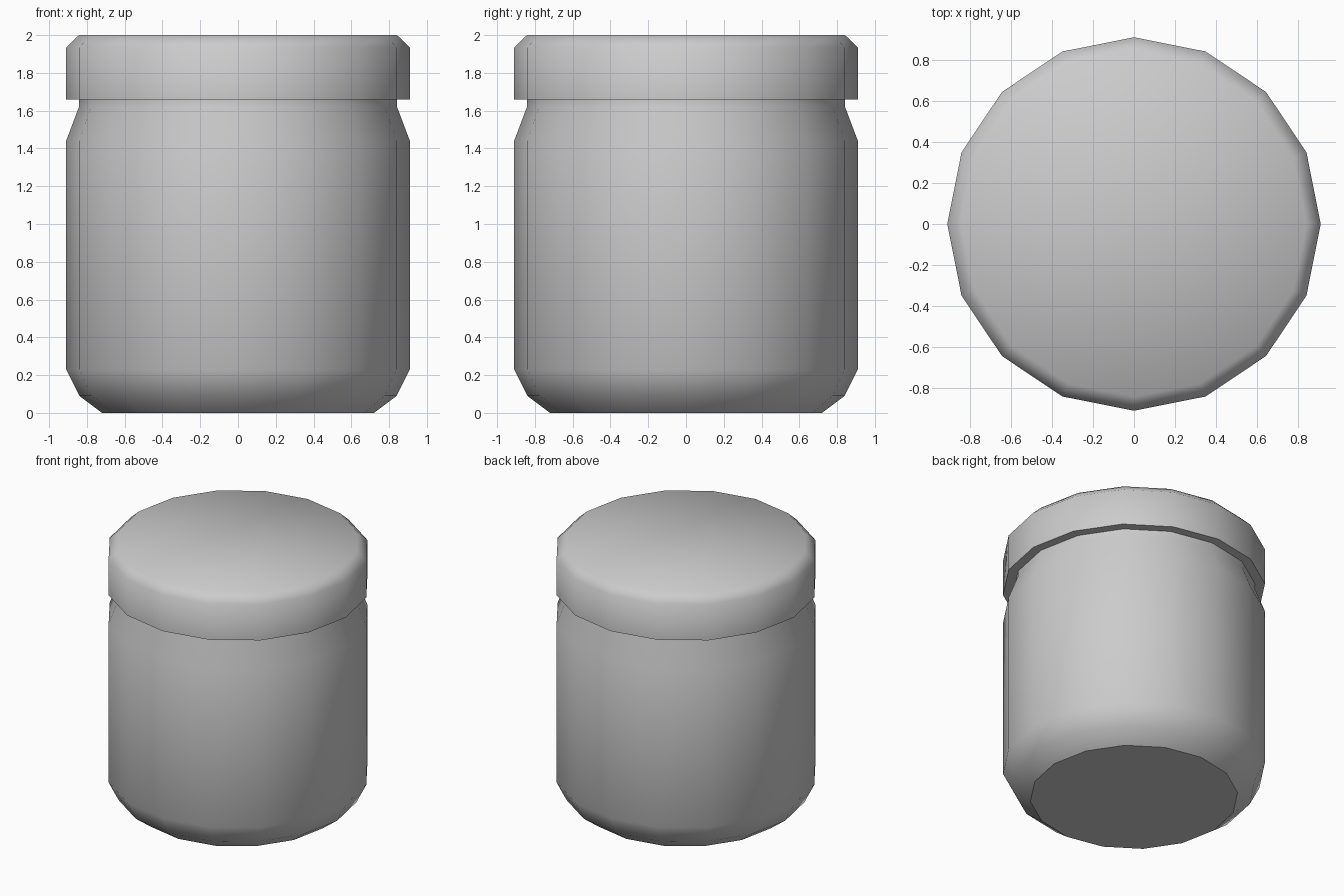
import bpy, bmesh
from math import cos, sin, pi

if "Cube" in bpy.data.objects:
    bpy.data.objects.remove(bpy.data.objects["Cube"])

SIDES = 16


def lathe(name, profile, sharp=(), cap_bottom=False, fan_top=False):
    """Revolve (radius, z) points; rings listed in sharp get hard edges."""
    bm = bmesh.new()
    rings = [[bm.verts.new((r * cos(2 * pi * i / SIDES), r * sin(2 * pi * i / SIDES), z))
              for i in range(SIDES)] for r, z in profile]
    for a, b in zip(rings, rings[1:]):
        for i in range(SIDES):
            j = (i + 1) % SIDES
            bm.faces.new((a[i], a[j], b[j], b[i]))
    if cap_bottom:
        bm.faces.new(rings[0][::-1])
    if fan_top:
        centre = bm.verts.new((0, 0, profile[-1][1]))
        for i in range(SIDES):
            bm.faces.new((rings[-1][i], rings[-1][(i + 1) % SIDES], centre))
    for f in bm.faces:
        f.smooth = True
    for k in sharp:
        for i in range(SIDES):
            bm.edges.get((rings[k][i], rings[k][(i + 1) % SIDES])).smooth = False
    bmesh.ops.recalc_face_normals(bm, faces=bm.faces)
    mesh = bpy.data.meshes.new(name)
    bm.to_mesh(mesh)
    bm.free()
    obj = bpy.data.objects.new(name, mesh)
    bpy.context.collection.objects.link(obj)
    return obj


# Jar body with rounded base, shoulder and neck
lathe("jar_body", [(0.72, 0), (0.84, 0.09), (0.91, 0.23), (0.91, 1.44),
                   (0.842, 1.62), (0.842, 1.66)], sharp=(0,), cap_bottom=True)

# Lid with flat underside and bevelled top rim
lathe("lid", [(0.91, 1.66), (0.91, 1.935), (0.842, 2.0)],
      sharp=(0,), cap_bottom=True, fan_top=True)
